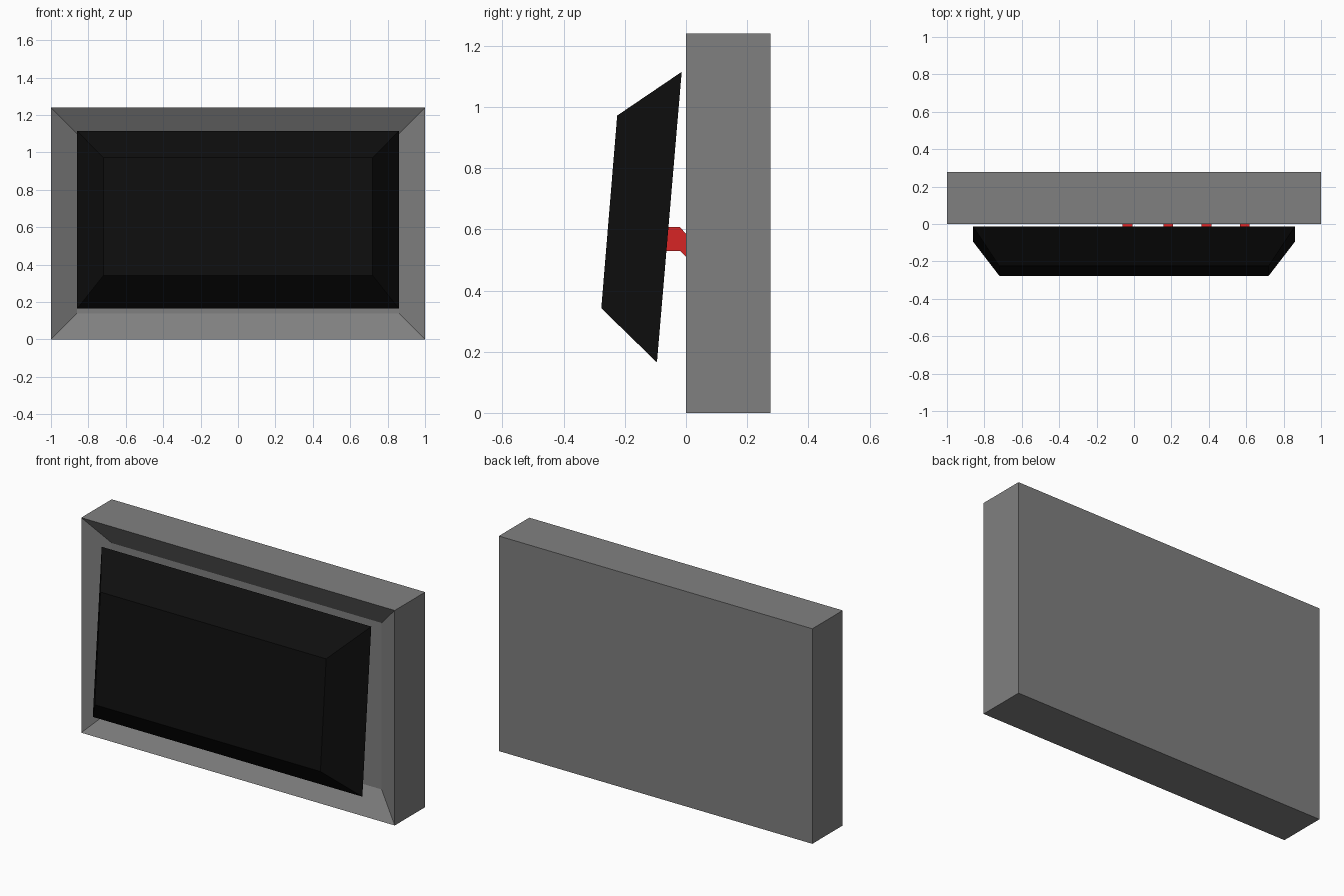
import bpy

if "Cube" in bpy.data.objects:
    bpy.data.objects.remove(bpy.data.objects["Cube"])


def material(name, rgb):
    m = bpy.data.materials.new(name)
    m.diffuse_color = (*rgb, 1.0)
    m.use_nodes = True
    m.node_tree.nodes["Principled BSDF"].inputs["Base Color"].default_value = m.diffuse_color
    return m


grey = material("grey", (0.216, 0.216, 0.216))
black = material("black", (0.0045, 0.0045, 0.0045))
red = material("red", (0.68, 0.018, 0.018))


def rectangle(x, low, high):
    """Four corners, half width x, from the (y, z) low edge to the high edge."""
    return [(-x, *low), (x, *low), (x, *high), (-x, *high)]


def loft(name, loops, mat):
    """Skin a row of four-sided loops, ordered front to back, and cap both ends."""
    verts = [v for loop in loops for v in loop]
    last = len(verts) - 4
    faces = [(0, 1, 2, 3), (last + 3, last + 2, last + 1, last)]
    for a in range(0, last, 4):
        for i in range(4):
            j = (i + 1) % 4
            faces.append((a + i, a + 4 + i, a + 4 + j, a + j))
    mesh = bpy.data.meshes.new(name)
    mesh.from_pydata(verts, [], faces)
    mesh.materials.append(mat)
    obj = bpy.data.objects.new(name, mesh)
    bpy.context.collection.objects.link(obj)
    return obj


# Housing: recess floor, bevel out to the front rim, then back along the sides
loft("housing", [
    rectangle(0.86, (0.08, 0.14), (0.08, 1.10)),
    rectangle(1.0, (0.0, 0.0), (0.0, 1.24)),
    rectangle(1.0, (0.277, 0.0), (0.277, 1.24)),
], grey)

# Tilted front panel with sloping sides
loft("front_panel", [
    rectangle(0.72, (-0.277, 0.342), (-0.225, 0.972)),
    rectangle(0.86, (-0.095, 0.165), (-0.014, 1.115)),
], black)

# Bent connectors between the panel and the recess floor
for n, x in enumerate((-0.035, 0.183, 0.388, 0.592)):
    path = [(-0.075, 0.53, 0.608), (-0.02, 0.53, 0.608),
            (0.0, 0.51, 0.585), (0.08, 0.43, 0.505)]
    loops = [[(x + px, y, pz) for px, y, pz in rectangle(0.026, (y, lo), (y, hi))]
             for y, lo, hi in path]
    loft(f"connector_{n + 1}", loops, red)
